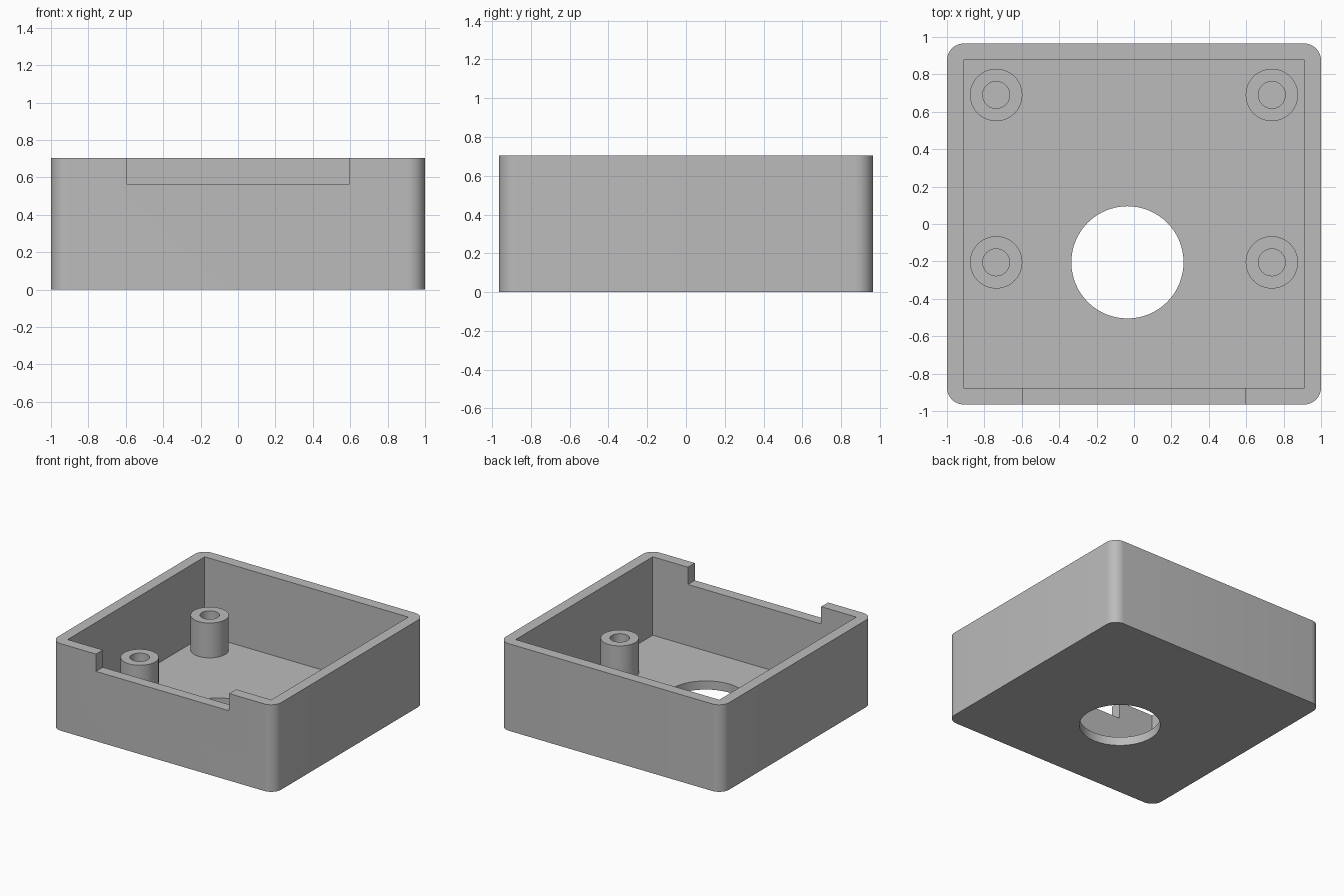
import bpy, bmesh, math

if "Cube" in bpy.data.objects:
    bpy.data.objects.remove(bpy.data.objects["Cube"])

W, D, H = 1.0, 0.965, 0.705      # half width, half depth, height
WALL, FLOOR, RADIUS = 0.088, 0.07, 0.09

grey = bpy.data.materials.new("grey plastic")
grey.diffuse_color = (0.5, 0.5, 0.5, 1)
grey.use_nodes = True
grey.node_tree.nodes["Principled BSDF"].inputs["Base Color"].default_value = grey.diffuse_color


def make_object(name, bm):
    bmesh.ops.recalc_face_normals(bm, faces=bm.faces)
    mesh = bpy.data.meshes.new(name)
    bm.to_mesh(mesh)
    bm.free()
    mesh.materials.append(grey)
    obj = bpy.data.objects.new(name, mesh)
    bpy.context.collection.objects.link(obj)
    return obj


def prism(name, outline, z0, z1):
    bm = bmesh.new()
    base = bm.faces.new([bm.verts.new((x, y, z0)) for x, y in outline])
    top = bmesh.ops.extrude_face_region(bm, geom=[base])["geom"]
    bmesh.ops.translate(bm, vec=(0, 0, z1 - z0),
                        verts=[v for v in top if isinstance(v, bmesh.types.BMVert)])
    return make_object(name, bm)


def arc(cx, cy, r, a0, a1, n):
    angles = [math.radians(a0 + (a1 - a0) * i / n) for i in range(n + 1)]
    return [(cx + r * math.cos(a), cy + r * math.sin(a)) for a in angles]


def rect(x0, x1, y0, y1):
    return [(x0, y0), (x1, y0), (x1, y1), (x0, y1)]


def shade(obj):
    bpy.ops.object.select_all(action='DESELECT')
    obj.select_set(True)
    bpy.context.view_layer.objects.active = obj
    bpy.ops.object.shade_smooth_by_angle(angle=math.radians(30))


# Case body with rounded vertical corners
outline = []
for sx, sy, start in [(1, 1, 0), (-1, 1, 90), (-1, -1, 180), (1, -1, 270)]:
    outline += arc(sx * (W - RADIUS), sy * (D - RADIUS), RADIUS, start, start + 90, 10)
case = prism("case", outline, 0, H)

# Cavity, front notch and floor hole
cutters = [
    prism("cavity_cutter", rect(-W + WALL, W - WALL, -D + WALL, D - WALL), FLOOR, 1),
    prism("notch_cutter", rect(-0.597, 0.597, -1.1, -0.8), 0.565, 1.1),
    prism("hole_cutter", arc(-0.035, -0.205, 0.3, 0, 360, 64)[:-1], -0.2, 0.3),
]
bpy.context.view_layer.objects.active = case
for cutter in cutters:
    mod = case.modifiers.new(cutter.name, 'BOOLEAN')
    mod.operation = 'DIFFERENCE'
    mod.solver = 'EXACT'
    mod.object = cutter
    bpy.ops.object.modifier_apply(modifier=mod.name)
for cutter in cutters:
    bpy.data.objects.remove(cutter)
shade(case)


# Hollow screw posts standing on the floor
def screw_post(name, x, y, r_out=0.14, r_in=0.072, top=0.352, n=48):
    bm = bmesh.new()
    rings = []
    for r, z in [(r_out, FLOOR), (r_out, top), (r_in, top), (r_in, FLOOR)]:
        rings.append([bm.verts.new((px, py, z)) for px, py in arc(x, y, r, 0, 360, n)[:-1]])
    for a, b in zip(rings, rings[1:] + rings[:1]):
        for i in range(n):
            j = (i + 1) % n
            bm.faces.new((a[i], a[j], b[j], b[i]))
    shade(make_object(name, bm))


for side, x in [("left", -0.737), ("right", 0.737)]:
    for end, y in [("front", -0.205), ("back", 0.69)]:
        screw_post(f"screw_post_{end}_{side}", x, y)
